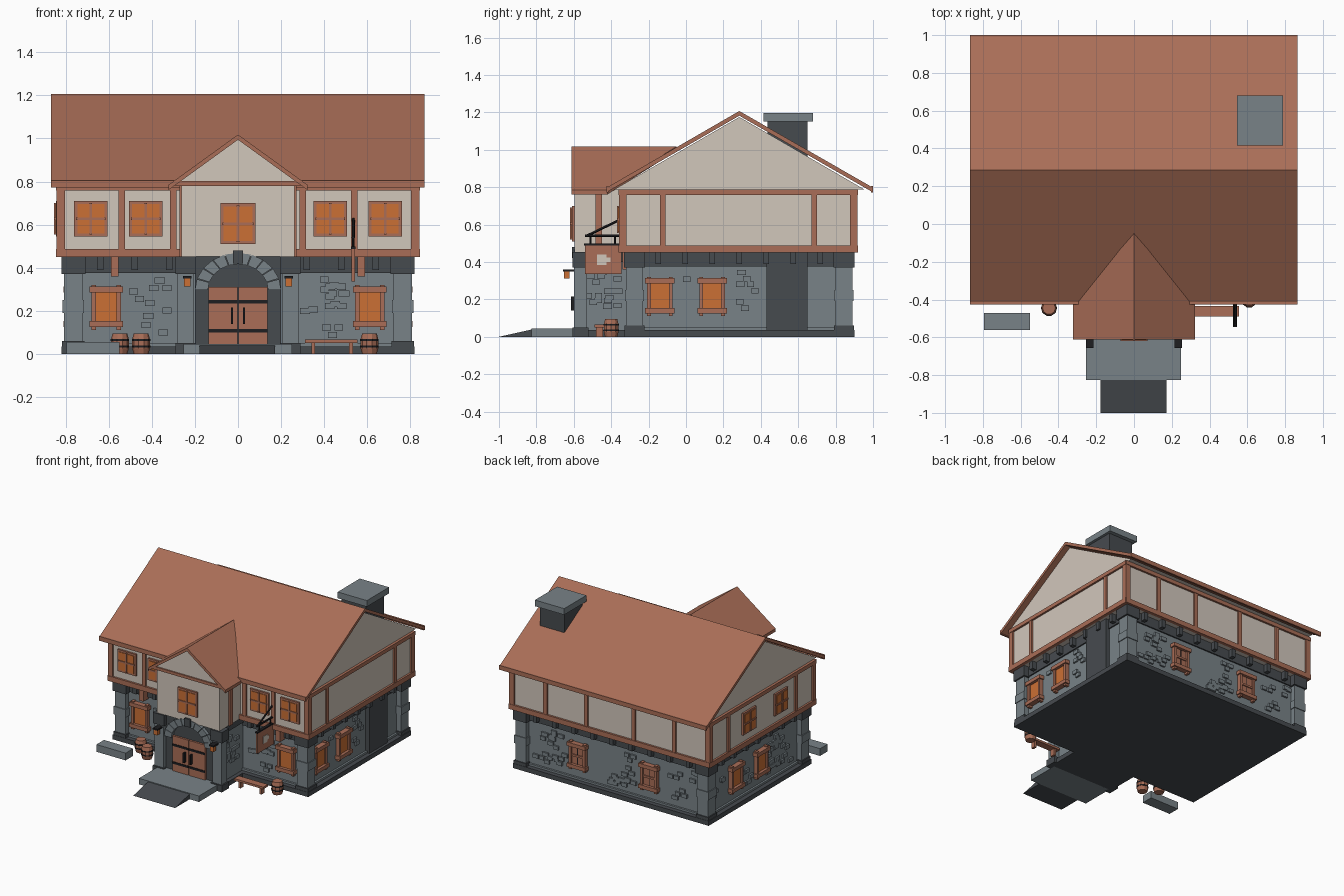
import bpy, math, random
from mathutils import Vector

if "Cube" in bpy.data.objects:
    bpy.data.objects.remove(bpy.data.objects["Cube"])
random.seed(4)

def material(name, c):
    m = bpy.data.materials.new(name)
    m.diffuse_color = (*c, 1)
    m.use_nodes = True
    m.node_tree.nodes["Principled BSDF"].inputs["Base Color"].default_value = m.diffuse_color
    return m

WOOD = material("brown wood", (0.40, 0.155, 0.095))
STONE = material("grey stone", (0.19, 0.225, 0.245))
DARK = material("dark stone", (0.062, 0.070, 0.078))
PLASTER = material("cream plaster", (0.64, 0.57, 0.50))
GLOW = material("orange glass", (0.60, 0.16, 0.035))
IRON = material("black iron", (0.013, 0.013, 0.015))

def mesh(name, mat, verts, faces):
    me = bpy.data.meshes.new(name)
    me.from_pydata(verts, [], faces)
    me.materials.append(mat)
    ob = bpy.data.objects.new(name, me)
    bpy.context.collection.objects.link(ob)
    return ob

def loft(name, mat, a, b):
    """Solid between two matching polygons."""
    n = len(a)
    faces = [tuple(range(n))[::-1], tuple(range(n, 2 * n))]
    faces += [(i, (i + 1) % n, n + (i + 1) % n, n + i) for i in range(n)]
    ob = mesh(name, mat, [tuple(p) for p in list(a) + list(b)], faces)
    import bmesh
    bm = bmesh.new()
    bm.from_mesh(ob.data)
    bmesh.ops.recalc_face_normals(bm, faces=bm.faces)
    bm.to_mesh(ob.data)
    bm.free()
    return ob

def box(name, mat, x0, x1, y0, y1, z0, z1):
    q = [(x0, y0), (x1, y0), (x1, y1), (x0, y1)]
    return loft(name, mat, [(x, y, z0) for x, y in q], [(x, y, z1) for x, y in q])

def slab(name, mat, pts, t):
    return loft(name, mat, [(x, y, z - t) for x, y, z in pts], pts)

def rod(name, mat, a, b, r):
    a, b = Vector(a), Vector(b)
    d = (b - a).normalized()
    s = d.orthogonal().normalized()
    t = d.cross(s)
    ring = [s * math.cos(k * math.pi / 3) * r + t * math.sin(k * math.pi / 3) * r for k in range(6)]
    return loft(name, mat, [a + v for v in ring], [b + v for v in ring])

# Walls are (side, distance); u runs along the wall, d outwards
def wbox(wall, name, mat, u0, u1, z0, z1, d0, d1):
    side, p = wall
    s = 1 if side in ("right", "back") else -1
    w = sorted((s * (p + d0), s * (p + d1)))
    if side in ("right", "left"):
        return box(name, mat, w[0], w[1], u0, u1, z0, z1)
    return box(name, mat, u0, u1, w[0], w[1], z0, z1)

def upper_window(wall, u, z0=0.545, z1=0.71, w=0.078):
    wbox(wall, "upper_window_frame", WOOD, u - w, u + w, z0, z1, -0.01, 0.014)
    wbox(wall, "upper_window_glass", GLOW, u - w + .015, u + w - .015, z0 + .015, z1 - .015, 0, 0.018)
    m = (z0 + z1) / 2
    wbox(wall, "window_mullion", WOOD, u - .006, u + .006, z0 + .01, z1 - .01, 0, 0.024)
    wbox(wall, "window_crossbar", WOOD, u - w + .01, u + w - .01, m - .006, m + .006, 0, 0.024)

def lower_window(wall, u, glass=GLOW):
    wbox(wall, "lower_window_pane", glass, u - .055, u + .055, .13, .30, -.01, .018)
    for s in (-1, 1):
        wbox(wall, "window_jamb", WOOD, u + s * .058 - .01, u + s * .058 + .01, .11, .32, -.01, .03)
    for z in (.125, .285):
        wbox(wall, "window_rail", WOOD, u - .078, u + .078, z, z + .028, -.01, .04)
    if glass is WOOD:
        wbox(wall, "shutter_gap", IRON, u - .003, u + .003, .153, .285, 0, .02)
        wbox(wall, "shutter_bar", WOOD, u - .055, u + .055, .21, .225, 0, .026)

def stones(wall, lo, hi, avoid, n):
    for _ in range(n):
        u, z = random.uniform(lo + .05, hi - .05), random.uniform(.08, .32)
        if any(abs(u - a) < .13 for a in avoid):
            continue
        for du, dz in random.sample([(0, 0), (.028, .034), (-.028, .034), (.052, 0)], random.choice((1, 2, 3))):
            w = random.uniform(.018, .025)
            wbox(wall, "wall_stone", STONE, u + du - w, u + du + w, z + dz - .014, z + dz + .014, -.01, .013)

# Ground floor
box("plinth", DARK, -.82, .82, -.33, .90, 0, .035)
box("ground_floor_wall", STONE, -.77, .77, -.28, .85, .035, .45)
box("footing_course", STONE, -.785, .785, -.295, .865, .035, .05)
box("jetty_band", DARK, -.78, .78, -.29, .86, .375, .45)
F, B, R, L = ("front", .28), ("back", .85), ("right", .77), ("left", .77)
for wall, lo, hi in ((F, -.72, .72), (B, -.72, .72), (R, -.22, .79), (L, -.22, .79)):
    n = 9 if wall in (F, B) else 7
    for i in range(n):
        u = lo + (hi - lo) * (i + .5) / n
        if wall is F and abs(u) < .3:
            continue
        wbox(wall, "jetty_corbel", DARK, u - .015, u + .015, .39, .45, 0, .045)
for sx in (-1, 1):
    for y0, y1 in ((-.32, -.23), (.80, .89)):
        xa, xb = sorted((sx * .72, sx * .808))
        box("corner_pillar", STONE, xa, xb, y0, y1, .03, .42)
        box("corner_pillar_foot", DARK, xa - .008, xb + .008, y0 - .008, y1 + .008, .03, .06)
        box("corner_pillar_cap", DARK, xa - .012, xb + .012, y0 - .012, y1 + .012, .37, .45)
        box("corner_quoin", STONE, xa - .006, xb + .006, y0 - .006, y1 + .006, .19, .25)
    lower_window(F, sx * .612)
    lower_window(B, sx * .30, WOOD)
    wbox(F, "jetty_bracket", WOOD, sx * .572 - .018, sx * .572 + .018, .36, .45, 0, .06)
for y in (-.14, .14):
    lower_window(R, y)
for y in (.52, .22):
    lower_window(L, y)
stones(F, -.72, -.28, (-.612,), 14)
stones(F, .28, .72, (.612,), 14)
stones(B, -.72, .72, (-.3, .3), 40)
stones(R, -.24, .8, (-.14, .14, .5, .62), 32)
stones(L, -.24, .8, (.52, .22), 32)

# Upper floor with timber frame
box("upper_floor_wall", PLASTER, -.83, .83, -.345, .905, .452, .785)
UF, UB, UR, UL = ("front", .345), ("back", .905), ("right", .83), ("left", .83)
frames = ((UF, -.842, .842, (-.822, -.54, -.3, .3, .54, .822)),
          (UB, -.842, .842, (-.822, -.54, -.2, .2, .54, .822)),
          (UR, -.357, .917, (-.337, -.125, .685, .897)),
          (UL, -.357, .917, (-.337, -.125, .685, .897)))
for wall, lo, hi, posts in frames:
    wbox(wall, "sill_beam", WOOD, lo, hi, .45, .488, -.01, .015)
    wbox(wall, "top_beam", WOOD, lo, hi, .758, .787, -.01, .015)
    for u in posts:
        w = .02 if abs(u) > .8 or u == -.337 else .015
        wbox(wall, "timber_post", WOOD, u - w, u + w, .48, .765, -.01, .012)
for u in (-.683, -.428, .428, .683):
    upper_window(UF, u)
for u in (.44, .06):
    upper_window(UL, u)

# Main roof
tri = [(-.385, .787), (.955, .787), (.285, 1.175)]
loft("attic_gable", PLASTER, [(-.825, y, z) for y, z in tri], [(.825, y, z) for y, z in tri])
for y in (-.42, .995):
    slab("main_roof_slope", WOOD, [(-.868, y, .80), (.866, y, .80), (.866, .285, 1.207), (-.868, .285, 1.207)], .025)
    box("eave_board", WOOD, -.868, .866, y - .006, y + .006, .772, .805)

# Chimney
box("chimney_base", DARK, .74, .80, .43, .65, .03, .45)
box("chimney_stack", DARK, .565, .77, .435, .65, .93, 1.155)
box("chimney_cap", STONE, .545, .79, .415, .68, 1.15, 1.197)

# Porch wing
box("porch_plinth", DARK, -.27, .27, -.605, -.3, 0, .035)
box("porch_lower_wall", STONE, -.24, .24, -.56, -.27, .03, .45)
box("porch_dark_front", DARK, -.2, .2, -.575, -.5, .03, .452)
box("porch_dark_band", DARK, -.25, .25, -.57, -.28, .40, .452)
box("porch_upper_wall", PLASTER, -.262, .262, -.595, -.33, .452, .79)
PF = ("front", .595)
upper_window(PF, 0, .51, .70, .082)
tri = [(-.29, .785), (.29, .785), (0, .995)]
loft("porch_gable", PLASTER, [(x, -.595, z) for x, z in tri], [(x, -.2 if x == 0 else -.4, z) for x, z in tri])
box("porch_tie_beam", WOOD, -.29, .29, -.605, -.57, .78, .802)
for s in (-1, 1):
    slab("porch_roof_slope", WOOD, [(s * .322, -.612, .785), (0, -.612, 1.018), (0, -.05, 1.018), (s * .322, -.42, .785)], .024)
    xa, xb = sorted((s * .255, s * .272))
    box("porch_side_post", WOOD, xa, xb, -.485, -.45, .452, .785)
    xa, xb = sorted((s * .205, s * .28))
    box("porch_pillar", STONE, xa, xb, -.598, -.53, .03, .42)
    box("porch_pillar_foot", DARK, xa - .01, xb + .01, -.608, -.52, 0, .05)
    box("porch_pillar_cap", DARK, xa - .01, xb + .01, -.606, -.52, .37, .452)
    stones(("right" if s > 0 else "left", .24), -.55, -.3, (), 8)
    # Lantern
    x = s * .235
    box("lantern_glass", GLOW, x - .015, x + .015, -.652, -.622, .312, .352)
    box("lantern_cap", IRON, x - .02, x + .02, -.657, -.597, .35, .361)

# Arch, door and steps
n = 10
for i in range(n):
    a, b = (math.pi * (i + k) / n for k in (.03, .97))
    pts = [(r * math.cos(t), .295 + .87 * r * math.sin(t)) for r, t in ((.14, a), (.2, a), (.2, b), (.14, b))]
    loft("arch_stone", STONE, [(x, -.6, z) for x, z in pts], [(x, -.56, z) for x, z in pts])
box("arch_keystone", DARK, -.024, .024, -.61, -.56, .42, .48)
for s in (-1, 1):
    xa, xb = sorted((s * .002, s * .138))
    box("door_leaf", WOOD, xa, xb, -.59, -.57, .04, .31)
    for z in (.10, .235):
        box("door_strap", IRON, xa, xb, -.594, -.58, z, z + .016)
    box("door_handle", IRON, s * .028 - .005, s * .028 + .005, -.615, -.588, .14, .215)
box("porch_step", STONE, -.253, .25, -.825, -.57, 0, .045)
ramp = [(-.82, 0), (-1.0, 0), (-.82, .04)]
loft("ramp", DARK, [(-.178, y, z) for y, z in ramp], [(.172, y, z) for y, z in ramp])

# Yard furniture
box("stone_trough", STONE, -.795, -.55, -.56, -.47, 0, .055)
box("bench_seat", WOOD, .31, .555, -.49, -.435, .05, .066)
for x in (.34, .515):
    box("bench_leg", WOOD, x, x + .018, -.48, -.445, 0, .052)
for x, y in ((-.45, -.445), (-.548, -.38), (.61, -.40)):
    prof = [(0, .034), (.025, .041), (.07, .041), (.095, .034)]
    rings = [[(x + r * math.cos(k * math.pi / 5), y + r * math.sin(k * math.pi / 5), z) for k in range(10)] for z, r in prof]
    faces = [tuple(range(10))[::-1], tuple(range(30, 40))]
    faces += [(j * 10 + k, j * 10 + (k + 1) % 10, j * 10 + 10 + (k + 1) % 10, j * 10 + 10 + k) for j in range(3) for k in range(10)]
    mesh("barrel", WOOD, sum(rings, []), faces)
    for z in (.03, .06):
        hoop = [(x + .043 * math.cos(k * math.pi / 5), y + .043 * math.sin(k * math.pi / 5)) for k in range(10)]
        loft("barrel_hoop", IRON, [(a, b, z) for a, b in hoop], [(a, b, z + .009) for a, b in hoop])

# Hanging sign
box("sign_board", WOOD, .527, .543, -.54, -.345, .335, .492)
box("sign_top_rim", IRON, .524, .546, -.545, -.34, .488, .498)
rod("sign_arm", IRON, (.535, -.355, .54), (.535, -.54, .54), .008)
rod("sign_brace", IRON, (.535, -.355, .625), (.535, -.53, .54), .007)
for y in (-.51, -.38):
    rod("sign_hanger", IRON, (.535, y, .49), (.535, y, .54), .005)
box("sign_mug", PLASTER, .524, .546, -.475, -.425, .385, .44)
box("sign_mug_handle", PLASTER, .525, .545, -.425, -.405, .40, .425)
